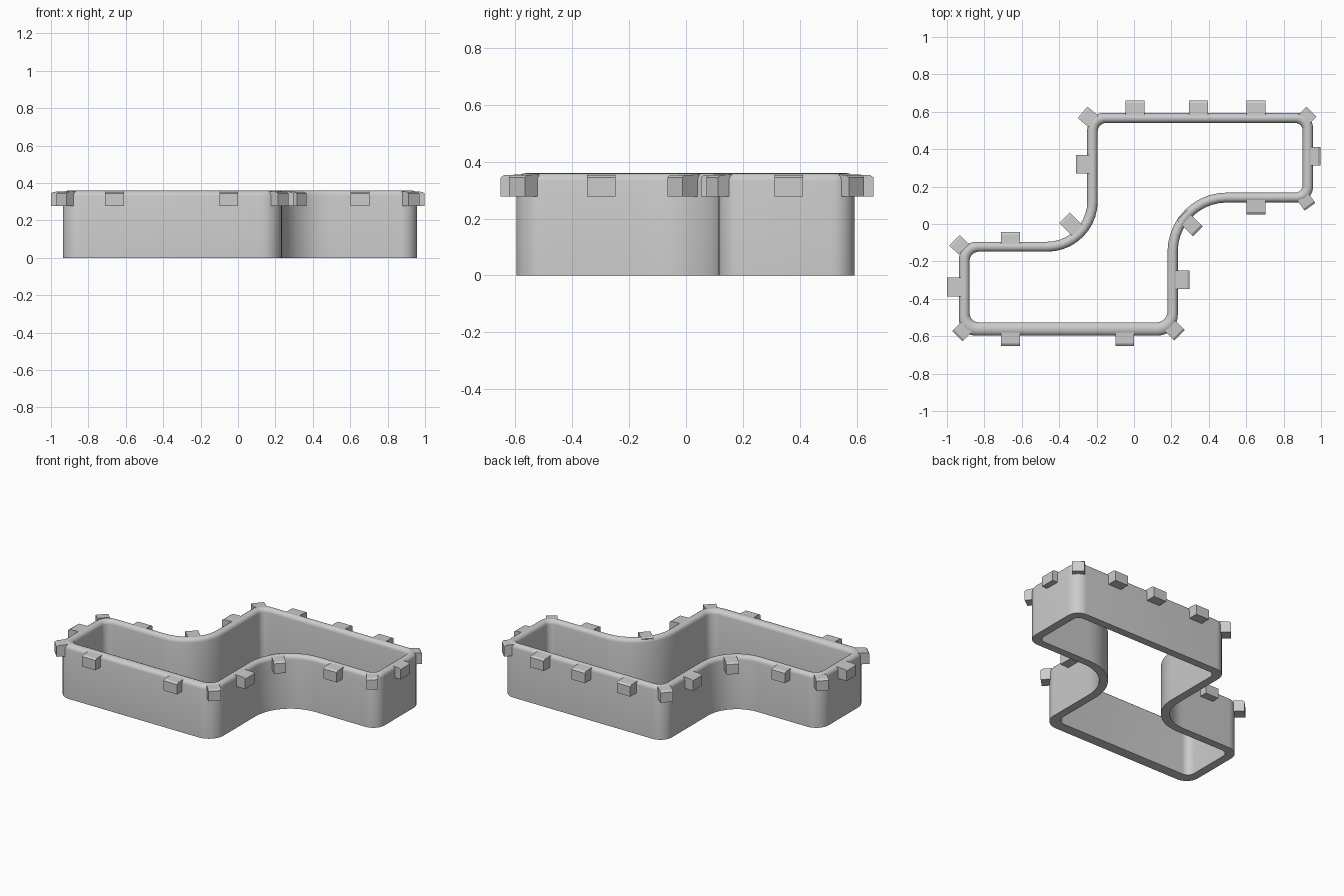
import bpy, bmesh, math
from mathutils import Vector, Matrix

if "Cube" in bpy.data.objects:
    bpy.data.objects.remove(bpy.data.objects["Cube"])

# Wall outline: corner x, y, fillet radius (outer and inner faces, counter-clockwise)
OUTER = [(-.936, -.597, .09), (.234, -.597, .11), (.234, .115, .262), (.957, .115, .085),
         (.957, .593, .08), (-.25, .593, .085), (-.25, -.095, .215), (-.936, -.095, .095)]
INNER = [(-.879, -.526, .05), (.179, -.526, .06), (.179, .168, .318), (.902, .168, .04),
         (.902, .54, .04), (-.194, .54, .045), (-.194, -.148, .27), (-.879, -.148, .05)]
STEPS = 10


def rounded(corners):
    pts, n = [], len(corners)
    for i, (x, y, r) in enumerate(corners):
        p = Vector((x, y))
        a = (Vector(corners[i - 1][:2]) - p).normalized()
        b = (Vector(corners[(i + 1) % n][:2]) - p).normalized()
        c = p + r * (a + b)
        for k in range(STEPS + 1):
            t = math.pi / 2 * k / STEPS
            pts.append(c - r * (b * math.cos(t) + a * math.sin(t)))
    return pts


def finish(bm, name):
    bmesh.ops.recalc_face_normals(bm, faces=bm.faces)
    me = bpy.data.meshes.new(name)
    bm.to_mesh(me)
    bm.free()
    ob = bpy.data.objects.new(name, me)
    bpy.context.collection.objects.link(ob)
    return ob


# Wall with a rounded rim: closed section swept around the outline
outer, inner = rounded(OUTER), rounded(INNER)
section = [(0, 0), (0, .333)]
for k in range(1, 8):
    a = math.pi * k / 8
    section.append((.5 - .5 * math.cos(a), .333 + .027 * math.sin(a)))
section += [(1, .333), (1, 0)]
bm = bmesh.new()
rings = [[bm.verts.new((*o.lerp(i, t), z)) for o, i in zip(outer, inner)] for t, z in section]
count = len(outer)
for j, ring in enumerate(rings):
    nxt = rings[(j + 1) % len(rings)]
    for i in range(count):
        k = (i + 1) % count
        bm.faces.new((ring[i], ring[k], nxt[k], nxt[i]))
wall = finish(bm, "cutter_wall")
bpy.context.view_layer.objects.active = wall
wall.select_set(True)
bpy.ops.object.shade_smooth_by_angle(angle=math.radians(35))

# Grip tabs: middle of the outer end x, y, outward angle, width, depth
TABS = [(.005, .66, 90, .1, .09), (.345, .66, 90, .1, .09), (.652, .66, 90, .1, .09),
        (-.66, -.652, 270, .1, .09), (-.05, -.652, 270, .1, .09),
        (-1, -.337, 180, .1, .09), (-.31, .32, 180, .1, .09),
        (.997, .362, 0, .1, .07), (.297, -.298, 0, .1, .09),
        (-.66, -.043, 90, .1, .08), (.652, .052, 270, .1, .09),
        (.949, .6, 45, .076, .07), (-.275, .597, 140, .08, .075),
        (.941, .092, -54, .07, .065), (-.96, -.087, 136, .078, .07),
        (-.944, -.6, 225, .078, .07), (.243, -.595, -45, .08, .07),
        (-.372, .033, 135, .08, .115), (.341, -.039, -45, .075, .12)]
for n, (x, y, ang, w, d) in enumerate(TABS):
    bm = bmesh.new()
    side = [(-d, .278), (0, .278), (0, .345), (-.012, .353), (-d, .356)]
    left = [bm.verts.new((u, w / 2, z)) for u, z in side]
    right = [bm.verts.new((u, -w / 2, z)) for u, z in side]
    bm.faces.new(left)
    bm.faces.new(right)
    for i in range(5):
        k = (i + 1) % 5
        bm.faces.new((left[i], left[k], right[k], right[i]))
    bm.transform(Matrix.Translation((x, y, 0)) @ Matrix.Rotation(math.radians(ang), 4, 'Z'))
    finish(bm, f"grip_tab_{n + 1}")
